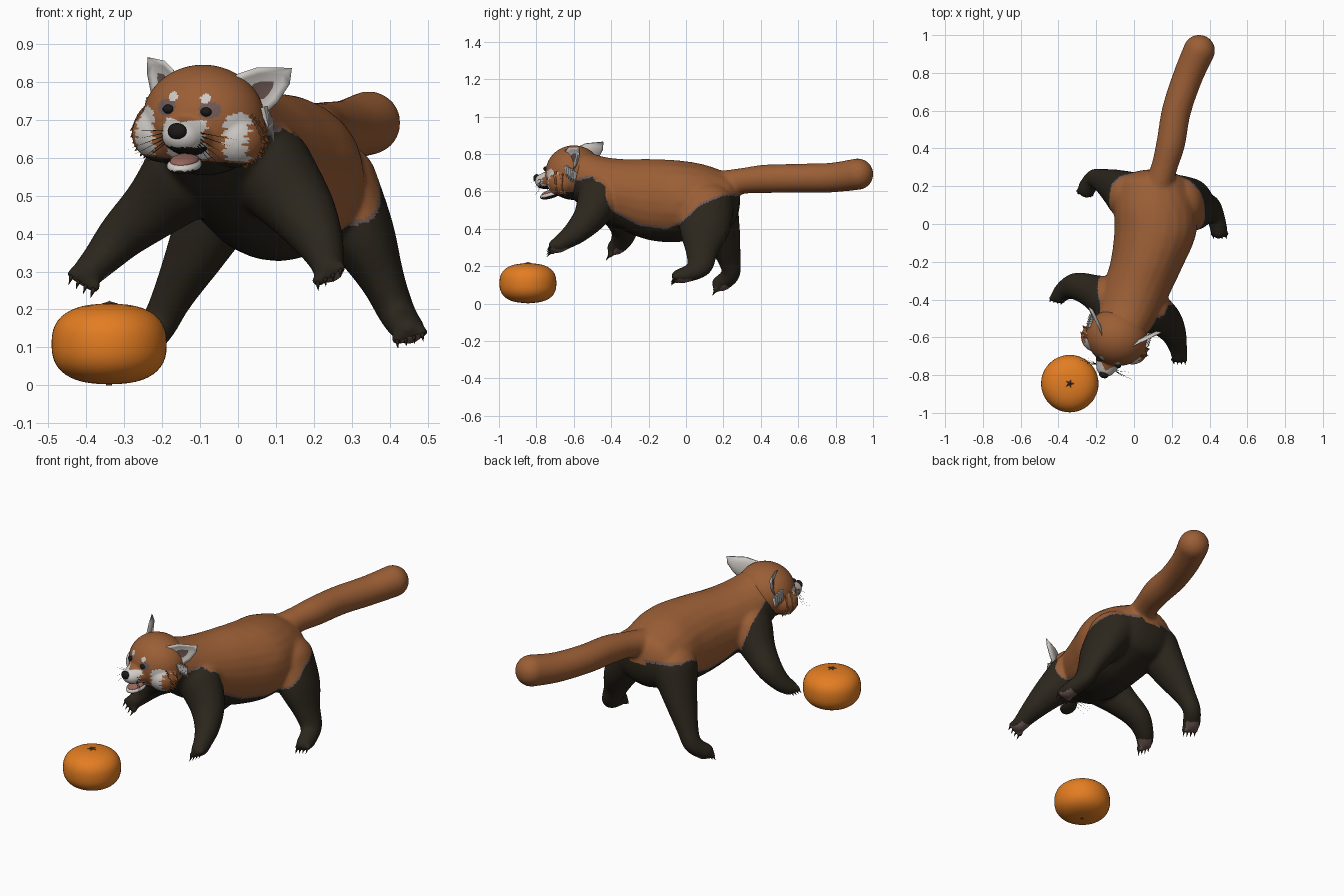
import bpy, bmesh, math, random
from mathutils import Vector, Matrix

if "Cube" in bpy.data.objects:
    bpy.data.objects.remove(bpy.data.objects["Cube"])

random.seed(4)
COLOURS = {
    "rust_fur": (0.325, 0.112, 0.036), "dark_fur": (0.025, 0.0195, 0.012),
    "white_fur": (0.62, 0.59, 0.56), "mauve_skin": (0.16, 0.10, 0.09),
    "orange_peel": (0.77, 0.205, 0.016), "black_nose": (0.012, 0.010, 0.009),
    "tongue_pink": (0.30, 0.13, 0.10), "stem_brown": (0.12, 0.07, 0.04),
}
MATS = {}
for key, rgb in COLOURS.items():
    MATS[key] = bpy.data.materials.new(key)
    MATS[key].diffuse_color = (*rgb, 1)


def make(name, bm, mats, matrix=Matrix(), smooth=True):
    """Turn a bmesh into an object with the given materials."""
    bmesh.ops.transform(bm, matrix=matrix, verts=bm.verts)
    bmesh.ops.recalc_face_normals(bm, faces=bm.faces)
    me = bpy.data.meshes.new(name)
    bm.to_mesh(me)
    bm.free()
    for m in mats:
        me.materials.append(MATS[m])
    for p in me.polygons:
        p.use_smooth = smooth
    ob = bpy.data.objects.new(name, me)
    bpy.context.collection.objects.link(ob)
    return ob


def ellipsoid(bm, c, r, sub=3, rot=Matrix()):
    m = Matrix.Translation(c) @ rot @ Matrix.Diagonal((*r, 1))
    bmesh.ops.create_icosphere(bm, subdivisions=sub, radius=1, matrix=m)


def chain(bm, st, steps=12):
    """Stations are x, y, z, rx, ry, rz; a smooth curve of ellipsoids joins them."""
    pts = [st[0]] + list(st) + [st[-1]]
    for a, b, c, d in zip(pts, pts[1:], pts[2:], pts[3:]):
        for i in range(steps + 1):
            t = i / steps
            s = [.5 * (2 * q + (r - p) * t + (2 * p - 5 * q + 4 * r - w) * t * t
                       + (3 * q - p - 3 * r + w) * t ** 3) for p, q, r, w in zip(a, b, c, d)]
            ellipsoid(bm, s[:3], s[3:])


def spike(bm, p, d, r, length, seg=5):
    d = Vector(d).normalized()
    m = Matrix.Translation(Vector(p) + d * length / 2) @ d.to_track_quat('Z', 'Y').to_matrix().to_4x4()
    bmesh.ops.create_cone(bm, cap_ends=True, segments=seg, radius1=r, radius2=r * 0.05,
                          depth=length, matrix=m)


def fuse(name, bm, voxel, iters, mats, rule, matrix=Matrix()):
    """Merge overlapping volumes into one smooth skin and colour it by a rule."""
    ob = make(name, bm, [])
    rem = ob.modifiers.new("fuse", 'REMESH')
    rem.mode, rem.voxel_size, rem.use_smooth_shade = 'VOXEL', voxel, True
    sm = ob.modifiers.new("soften", 'SMOOTH')
    sm.factor, sm.iterations = 0.5, iters
    dg = bpy.context.evaluated_depsgraph_get()
    me = bpy.data.meshes.new_from_object(ob.evaluated_get(dg))
    ob.modifiers.clear()
    ob.data = me
    me.materials.clear()
    for m in mats:
        me.materials.append(MATS[m])
    for p in me.polygons:
        p.use_smooth = True
        p.material_index = rule(p.center, p.normal)
    me.transform(matrix)
    return ob


def lerp_table(t, y):
    if y <= t[0][0]:
        return t[0][1]
    for (a, u), (b, v) in zip(t, t[1:]):
        if y <= b:
            return u + (v - u) * (y - a) / (b - a)
    return t[-1][1]


# Torso, tail and four legs
bm = bmesh.new()
chain(bm, [(.10, .20, .55, .185, .09, .155), (.11, .08, .552, .215, .10, .195),
           (.112, -.05, .547, .218, .10, .22), (.07, -.20, .557, .195, .10, .217),
           (.02, -.33, .583, .183, .10, .19), (-.025, -.45, .617, .168, .10, .17),
           (-.07, -.56, .68, .145, .09, .142)], 16)
chain(bm, [(x, y, z, r, r, r) for x, y, z, r in
           [(.12, .17, .63, .078), (.16, .30, .655, .070), (.195, .43, .667, .077),
            (.225, .60, .670, .078), (.285, .78, .674, .080), (.345, .918, .692, .085)]])
LEGS = {
    "rear_right": [(.24, .11, .53, .13, .15, .12), (.325, .10, .40, .088, .135, .10),
                   (.38, .085, .28, .06, .088, .06), (.42, .07, .19, .049, .068, .049),
                   (.448, -.02, .148, .046, .06, .04)],
    "rear_left": [(-.03, .15, .52, .12, .13, .12), (-.10, .19, .38, .08, .10, .10),
                  (-.17, .23, .24, .055, .063, .06), (-.21, .24, .16, .049, .05, .049),
                  (-.25, .19, .108, .047, .054, .042)],
    "front_right": [(.08, -.46, .57, .12, .12, .12), (.16, -.51, .47, .094, .09, .09),
                    (.21, -.58, .39, .067, .068, .068), (.232, -.65, .335, .049, .053, .048),
                    (.238, -.685, .31, .044, .052, .041)],
    "front_left": [(-.13, -.40, .56, .12, .12, .12), (-.21, -.36, .48, .09, .092, .088),
                   (-.30, -.33, .40, .067, .074, .065), (-.36, -.345, .335, .05, .057, .049),
                   (-.393, -.375, .30, .044, .048, .041)],
}
# Pointing direction and toe row of each paw
AIM = {"rear_right": ((.1, -.8, -.4), (.9, 0, .25)), "rear_left": ((-.2, -.6, -.7), (.9, -.2, -.2)),
       "front_right": ((.05, -.85, -.45), (.85, 0, .5)), "front_left": ((-.3, -.55, -.5), (.8, -.2, -.5))}
claws = bmesh.new()
for key, stations in LEGS.items():
    chain(bm, stations)
    d, side = (Vector(v).normalized() for v in AIM[key])
    for i in range(4):
        toe = Vector(stations[-1][:3]) + d * 0.037 + side * (i - 1.5) * 0.023
        ellipsoid(bm, toe, (.018, .018, .018))
        spike(claws, toe + d * 0.008, d + Vector((0, 0, -.5)), .007, .03, 6)
make("claws", claws, ["dark_fur"])

RIGHT = [(-.62, .66), (-.50, .69), (-.45, .62), (-.40, .51), (-.25, .43), (-.10, .41),
         (-.03, .44), (.08, .54), (.20, .59), (.30, .59)]
LEFT = [(-.62, .66), (-.52, .69), (-.42, .62), (-.33, .54), (-.22, .45), (-.10, .43),
        (0, .46), (.10, .54), (.20, .59), (.30, .59)]


def coat(c, n):
    if c.y > .285 and c.z > .56:
        return 0
    for st in LEGS.values():
        if n.z < -.6 and (c - Vector(st[-1][:3])).length < .055:
            return 2
    t = min(1, max(0, (.1 - c.x) / .15))
    h = lerp_table(RIGHT, c.y) * (1 - t) + lerp_table(LEFT, c.y) * t
    if c.y < -.2:
        h += max(0, -.16 - c.x) * 3
        if c.y < -.43:
            h += max(0, c.x - .16) * 3
    elif c.y > .08:
        h += max(0, -.12 - c.x) * 3
    return 0 if c.z > h else (2 if c.z > h - .013 else 1)


fuse("body", bm, .0085, 16, ["rust_fur", "dark_fur", "mauve_skin"], coat)

# Head, modelled facing -y and then turned
HEAD = (Matrix.Translation((-.09, -.60, .70)) @ Matrix.Rotation(math.radians(-19), 4, 'Z')
        @ Matrix.Rotation(math.radians(4), 4, 'Y'))
bm = bmesh.new()
ellipsoid(bm, (0, 0, 0), (.163, .15, .146), 4)
chain(bm, [(0, -.09, -.03, .085, .07, .06), (0, -.165, -.045, .054, .053, .043)])
for s in (-1, 1):
    ellipsoid(bm, (s * .098, -.035, -.045), (.085, .08, .075))


def face(c, n):
    x, y, z = abs(c.x), c.y, c.z
    wob = .006 * math.sin(z * 260) + .004 * math.sin(z * 610)
    if y > 0 or z < -.105:
        return 1 if z < -.095 else 0
    if n.z < -.7 and y < -.1:
        return 4
    if (x - .045) ** 2 + (z - .060) ** 2 < .013 ** 2:
        return 2
    if (x - .06) ** 2 / 1.6 + (z - .03) ** 2 < .022 ** 2:
        return 3
    if x < .058 + wob * .5 and z < .002 - .25 * max(0, .03 - x) and y < -.1:
        return 2
    return 2 if .098 + wob < x < .155 + wob and -.1 < z < .03 - abs(x - .13) * .5 else 0


fuse("head", bm, .0055, 6, ["rust_fur", "dark_fur", "white_fur", "mauve_skin", "black_nose"], face, HEAD)

# Eyes and nose
bm = bmesh.new()
for s in (-1, 1):
    ellipsoid(bm, (s * .053, -.141, .025), (.015, .012, .012))
make("eyes", bm, ["black_nose"], HEAD)
bm = bmesh.new()
ellipsoid(bm, (0, -.210, -.03), (.026, .018, .022))
make("nose", bm, ["black_nose"], HEAD)

# Open lower jaw and tongue
TILT = Matrix.Rotation(.25, 4, 'X')
for name, z, r, mats in (("lower_jaw", -.119, (.045, .06, .02), ["white_fur", "dark_fur"]),
                         ("tongue", -.107, (.037, .052, .015), ["tongue_pink"])):
    bm = bmesh.new()
    ellipsoid(bm, (0, -.135, z), r, 3, TILT)
    jaw = make(name, bm, mats, HEAD)
    if len(mats) > 1:
        for p in jaw.data.polygons:
            p.material_index = int(p.normal.z < -.5)

# Cupped, swept-back ears with squared tips
EAR = [(.065, .09), (.09, .128), (.13, .148), (.202, .152), (.20, .11), (.178, .06), (.15, .02), (.11, .02)]
K = len(EAR)
for s, name in ((-1, "left_ear"), (1, "right_ear")):
    bm = bmesh.new()
    cx, cz = (sum(p[i] for p in EAR) / K for i in (0, 1))
    rings = []
    for k, push in ((.36, .014), (.7, .008), (1, 0), (.97, .007), (.6, .026)):
        pts = [(cx + (x - cx) * k, cz + (z - cz) * k) for x, z in EAR]
        rings.append([bm.verts.new((s * x, x - .105 + push, z)) for x, z in pts])
    bm.faces.new(rings[0]).material_index = 1
    bm.faces.new(rings[-1])
    for a, b in zip(rings, rings[1:]):
        for i in range(K):
            j = (i + 1) % K
            bm.faces.new((a[i], a[j], b[j], b[i]))
    make(name, bm, ["white_fur", "mauve_skin"], HEAD)

# Cheek fringe, pale tufts under the ears, whiskers
fringe, tufts, whiskers = bmesh.new(), bmesh.new(), bmesh.new()
for s in (-1, 1):
    for row in range(2):
        for i in range(14):
            t = math.radians(-58 + 8 * i)
            p = (s * (.062 + .104 * math.cos(t)), -.05 + .035 * row, -.03 + .08 * math.sin(t))
            spike(fringe, p, (s * .6, .35, -.6 + random.uniform(-.2, .2)), .012, random.uniform(.028, .038))
    for i in range(5):
        spike(tufts, (s * .157, .012 + .012 * i, .045 - .008 * i), (s * .3, .1, -.9), .014, .065)
    for i in range(6):
        spike(whiskers, (s * .045, -.17, -.03 - .007 * i), (s, random.uniform(-.3, .3), -.1 - .17 * i),
              .0012, random.uniform(.08, .12), 4)
make("cheek_fringe", fringe, ["rust_fur"], HEAD, False)
make("ear_tufts", tufts, ["white_fur"], HEAD, False)
make("whiskers", whiskers, ["dark_fur"], HEAD, False)

# Orange fruit: turned squarish profile
FRUIT = Matrix.Translation((-.34, -.845, 0))
bm = bmesh.new()
N, M, E = 48, 24, .79
prev = None
for k in range(M + 1):
    t = math.pi * (k / M - .5)
    c, sn = max(math.cos(t), .001), math.sin(t)
    r = .152 * c ** E
    z = .109 + .106 * math.copysign(abs(sn) ** E, sn)
    cur = [bm.verts.new((r * math.cos(a), r * math.sin(a), z))
           for a in (2 * math.pi * i / N for i in range(N))]
    if prev:
        for i in range(N):
            bm.faces.new((prev[i], prev[(i + 1) % N], cur[(i + 1) % N], cur[i]))
    prev = cur
bmesh.ops.remove_doubles(bm, verts=bm.verts, dist=.0008)
make("orange_fruit", bm, ["orange_peel"], FRUIT)

# Fruit stem with small leaf star, and the base spot
bm = bmesh.new()
spike(bm, (0, 0, .212), (0, 0, 1), .014, .011, 8)
for i in range(5):
    a = 2 * math.pi * i / 5
    spike(bm, (0, 0, .214), (math.cos(a), math.sin(a), .05), .008, .024)
bmesh.ops.create_cone(bm, cap_ends=True, segments=8, radius1=.008, radius2=.008, depth=.008,
                      matrix=Matrix.Translation((0, 0, .004)))
make("fruit_stem", bm, ["stem_brown"], FRUIT, False)

for m in bpy.data.materials:
    if m.users and not m.is_grease_pencil:
        m.use_nodes = True
        m.node_tree.nodes["Principled BSDF"].inputs["Base Color"].default_value = m.diffuse_color
